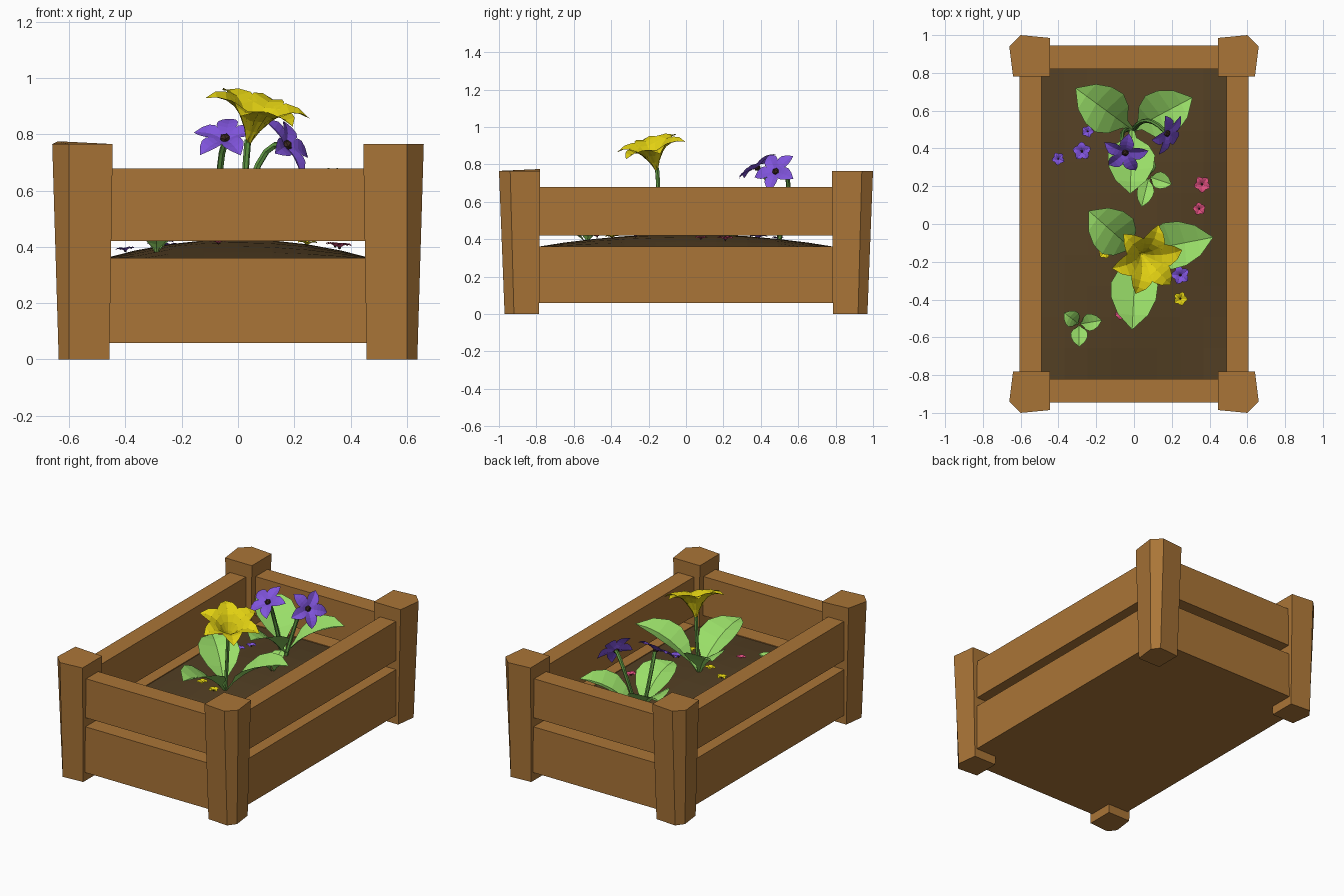
import bpy, bmesh, math
from mathutils import Vector, Matrix

if "Cube" in bpy.data.objects:
    bpy.data.objects.remove(bpy.data.objects["Cube"])


def material(name, r, g, b):
    lin = [((c / 255 + 0.055) / 1.055) ** 2.4 for c in (r, g, b)] + [1]
    m = bpy.data.materials.new(name)
    m.use_nodes = True
    m.diffuse_color = lin
    for node in m.node_tree.nodes:
        if node.type == 'BSDF_PRINCIPLED':
            node.inputs["Base Color"].default_value = lin
    return m


wood = material("wood", 170, 117, 55)
soil_brown = material("soil brown", 84, 64, 36)
leaf_green = material("leaf green", 153, 222, 104)
stem_green = material("stem green", 98, 155, 68)
yellow = material("petal yellow", 226, 209, 18)
purple = material("petal purple", 128, 84, 220)
pink = material("petal pink", 220, 78, 125)
dark = material("flower centre dark", 58, 40, 32)


def finish(name, bm, mat, fix=True):
    if fix:
        bmesh.ops.recalc_face_normals(bm, faces=bm.faces)
    me = bpy.data.meshes.new(name)
    bm.to_mesh(me)
    bm.free()
    me.materials.append(mat)
    ob = bpy.data.objects.new(name, me)
    bpy.context.collection.objects.link(ob)
    return ob


def box(name, x, y, z, mat):
    bm = bmesh.new()
    size = [b - a for a, b in (x, y, z)]
    mid = [(a + b) / 2 for a, b in (x, y, z)]
    bmesh.ops.create_cube(bm, size=1, matrix=Matrix.Translation(mid) @ Matrix.Diagonal(size + [1]))
    return finish(name, bm, mat)


# Tapered corner posts with a chamfered outer edge
post_top = [(.445, .78), (.64, .78), (.66, .94), (.60, 1.0), (.445, .985)]
post_foot = [(.457, .785), (.62, .785), (.637, .92), (.60, .97), (.457, .96)]


def post(name, sx, sy):
    bm = bmesh.new()
    foot = [bm.verts.new((x * sx, y * sy, 0)) for x, y in post_foot]
    top = [bm.verts.new((x * sx, y * sy, .765)) for x, y in post_top]
    if sx < 0 and sy < 0:
        top[1].co.z += .01
    bm.faces.new(foot)
    bm.faces.new(top)
    for i in range(5):
        j = (i + 1) % 5
        bm.faces.new((foot[i], foot[j], top[j], top[i]))
    finish(name, bm, wood)


for sx, side in ((-1, "right"), (1, "left")):
    for sy, end in ((-1, "front"), (1, "back")):
        post(f"post_{end}_{side}", sx, sy)

# Two rows of boards on every side, and the floor
for row, z in (("lower", (.058, .36)), ("upper", (.42, .678))):
    for s, side, end in ((-1, "right", "front"), (1, "left", "back")):
        box(f"{row}_board_{side}", sorted((s * .49, s * .605)), (-.84, .84), z, wood)
        box(f"{row}_board_{end}", (-.5, .5), sorted((s * .82, s * .945)), z, wood)
box("floor_board", (-.49, .49), (-.82, .82), (.058, .09), wood)


# Gently domed soil
def soil_height(x, y):
    return .355 + .072 * (1 - (x / .49) ** 2) * (1 - (y / .82) ** 2)


bm = bmesh.new()
bmesh.ops.create_grid(bm, x_segments=8, y_segments=10, size=1, matrix=Matrix.Diagonal((.49, .82, 1, 1)))
for v in bm.verts:
    v.co.z = soil_height(v.co.x, v.co.y)
finish("soil", bm, soil_brown, False)

# Blade: a folded, pointed sheet swept along a curve, used for leaves and petals
LEAF = (.08, .2, .72, 1, .95, .65, 0)
PETAL = (.1, .35, .7, 1, .95, .6, 0)


def blade(bm, base, ctrl, tip, half, shape, fold):
    base, ctrl, tip = Vector(base), Vector(ctrl), Vector(tip)
    side = (tip - base).cross(ctrl - base).normalized()
    rows = []
    n = len(shape) - 1
    for i, w in enumerate(shape):
        t = i / n
        p = base * (1 - t) ** 2 + ctrl * 2 * t * (1 - t) + tip * t * t
        tangent = ((ctrl - base) * (1 - t) + (tip - ctrl) * t).normalized()
        up = side.cross(tangent)
        mid = bm.verts.new(p)
        if i == n:
            rows.append((mid, mid, mid))
        else:
            lift = up * fold * w * half
            rows.append((bm.verts.new(p + side * w * half + lift), mid,
                         bm.verts.new(p - side * w * half + lift)))
    for a, b in zip(rows, rows[1:]):
        for k in (0, 1):
            quad = (a[k], b[k], b[k + 1], a[k + 1])
            bm.faces.new(list(dict.fromkeys(quad)))


def leaves(name, base, tips, half):
    base = Vector(base)
    bm = bmesh.new()
    for tip in map(Vector, tips):
        ctrl = base.lerp(tip, .42)
        ctrl.z = base.z + (tip.z - base.z) * .98
        blade(bm, base, ctrl, tip, half, LEAF, .35)
    finish(name, bm, leaf_green)


# Flower head in a local frame: z is the direction it faces
def flower(name, pos, axis, count, ctrl, tip, half, mat, turn=0, centre=None, fold=.3):
    frame = Matrix.Translation(pos) @ Vector(axis).to_track_quat('Z', 'Y').to_matrix().to_4x4()
    bm = bmesh.new()
    for i in range(count):
        a = turn + math.tau * i / count
        c, s = math.cos(a), math.sin(a)
        blade(bm, (0, 0, 0), (c * ctrl[0], s * ctrl[0], ctrl[1]),
              (c * tip[0], s * tip[0], tip[1]), half, PETAL, fold)
    bm.transform(frame)
    finish(name, bm, mat)
    if centre:
        bm = bmesh.new()
        bmesh.ops.create_icosphere(bm, subdivisions=1, radius=centre,
                                   matrix=frame @ Matrix.Translation((0, 0, centre * .6)))
        finish(name + "_centre", bm, dark)


def stem(name, a, b, c, radius=.012):
    curve = bpy.data.curves.new(name, 'CURVE')
    curve.dimensions = '3D'
    curve.bevel_depth = radius
    curve.bevel_resolution = 1
    curve.materials.append(stem_green)
    a, b, c = Vector(a), Vector(b), Vector(c)
    sp = curve.splines.new('POLY')
    sp.points.add(6)
    for i, p in enumerate(sp.points):
        t = i / 6
        p.co = (*(a * (1 - t) ** 2 + b * 2 * t * (1 - t) + c * t * t), 1)
    sp.use_smooth = False
    bpy.context.collection.objects.link(bpy.data.objects.new(name, curve))


# Yellow trumpet plant
leaves("front_plant_leaves", (.01, -.15, .41),
       [(-.24, .07, .64), (.42, -.07, .66), (-.01, -.56, .63)], .125)
stem("yellow_stem", (.01, -.15, .4), (.02, -.14, .6), (.035, -.155, .78))
flower("yellow_flower", (.035, -.155, .76), (.26, -.24, 1), 6,
       (.07, .19), (.195, .14), .062, yellow, turn=.45)

# Purple plant with two flowers
leaves("back_plant_leaves", (-.01, .5, .4),
       [(-.31, .72, .64), (.31, .67, .61), (-.02, .16, .62)], .125)
stem("purple_stem_a", (-.03, .5, .4), (-.09, .5, .66), (-.045, .39, .775))
stem("purple_stem_b", (.0, .5, .4), (.06, .6, .8), (.165, .49, .76))
flower("purple_flower_a", (-.045, .385, .775), (-.1, -.55, .8), 5,
       (.05, .035), (.125, .01), .038, purple, turn=.3, centre=.02)
flower("purple_flower_b", (.165, .485, .755), (.75, -.4, .5), 5,
       (.05, .035), (.125, .01), .038, purple, turn=.9, centre=.02)

# Small sprouts
leaves("back_sprout", (.08, .25, .4), [(.2, .21, .49), (.04, .09, .5), (.06, .37, .5)], .045)
leaves("front_sprout", (-.29, -.53, .37),
       [(-.37, -.47, .45), (-.17, -.51, .45), (-.29, -.65, .44)], .045)

# Tiny blossoms scattered on the soil
blossoms = {
    "purple": (purple, [(-.4, .345, .035), (-.275, .385, .05), (-.245, .49, .033), (.245, -.27, .05)]),
    "pink": (pink, [(.36, .21, .045), (.345, .08, .035), (-.07, -.475, .032), (.075, -.3, .03)]),
    "yellow": (yellow, [(.245, -.395, .038), (-.155, -.15, .035), (-.03, -.21, .035)]),
}
for colour, (mat, spots) in blossoms.items():
    for i, (x, y, r) in enumerate(spots):
        flower(f"{colour}_blossom_{i + 1}", (x, y, soil_height(x, y) + .008), (x * .2, y * .1, 1), 5,
               (r * .5, r * .5), (r, r * .25), r * .42, mat, turn=i + .3, centre=r * .16)
